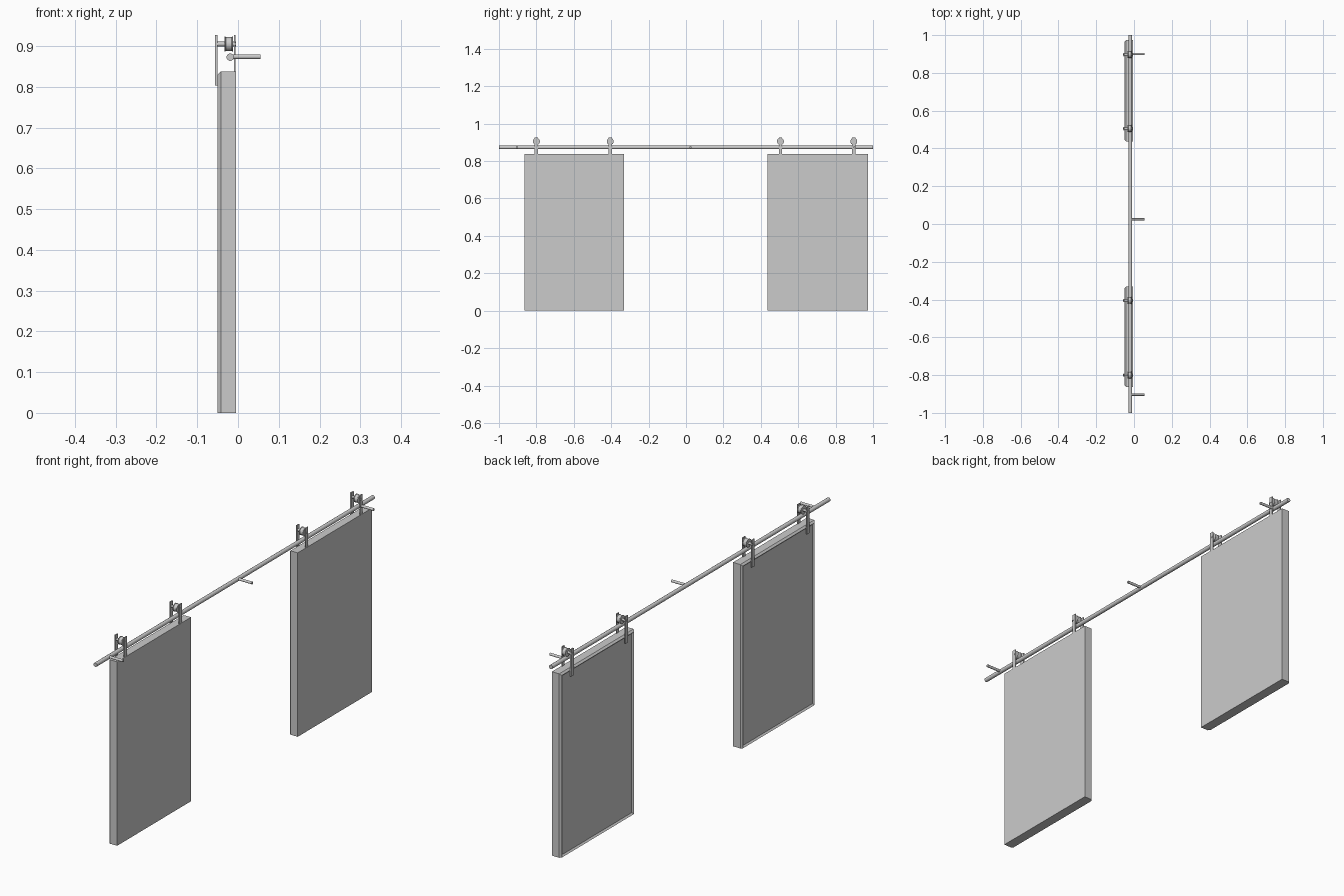
import bpy, bmesh, math
from mathutils import Matrix, Vector

if "Cube" in bpy.data.objects:
    bpy.data.objects.remove(bpy.data.objects["Cube"])


def finish(bm, name, smooth=False):
    bmesh.ops.recalc_face_normals(bm, faces=bm.faces)
    mesh = bpy.data.meshes.new(name)
    bm.to_mesh(mesh)
    bm.free()
    ob = bpy.data.objects.new(name, mesh)
    bpy.context.collection.objects.link(ob)
    if smooth:
        bpy.ops.object.select_all(action='DESELECT')
        ob.select_set(True)
        bpy.context.view_layer.objects.active = ob
        bpy.ops.object.shade_smooth_by_angle(angle=math.radians(40))
    return ob


def add_box(bm, lo, hi):
    lo, hi = Vector(lo), Vector(hi)
    m = Matrix.Translation((lo + hi) / 2) @ Matrix.Diagonal((*(hi - lo), 1))
    bmesh.ops.create_cube(bm, size=1, matrix=m)


def lathe(name, profile, centre, axis, sides):
    """Revolve (distance along axis, radius) pairs about the x or y axis."""
    bm = bmesh.new()
    rings = []
    for d, r in profile:
        ring = []
        for i in range(sides):
            a = 2 * math.pi * (i + 0.5) / sides
            u, v = r * math.cos(a), r * math.sin(a)
            p = (d, u, v) if axis == 'x' else (u, d, v)
            ring.append(bm.verts.new(Vector(centre) + Vector(p)))
        rings.append(ring)
    for a, b in zip(rings, rings[1:]):
        for i in range(sides):
            j = (i + 1) % sides
            bm.faces.new((a[i], a[j], b[j], b[i]))
    bm.faces.new(rings[0])
    bm.faces.new(rings[-1])
    return finish(bm, name, True)


# Door panel: chamfered top and sides, shallow recessed panel on the -x face
def door(name, y0, y1):
    bm = bmesh.new()
    add_box(bm, (-0.05, y0, 0), (-0.005, y1, 0.838))
    edges = [e for e in bm.edges
             if all(v.co.x < -0.04 for v in e.verts)
             and any(v.co.z > 0.5 for v in e.verts)]
    bmesh.ops.bevel(bm, geom=edges, offset=0.008, segments=1, affect='EDGES')
    bmesh.ops.recalc_face_normals(bm, faces=bm.faces)
    back = min(bm.faces, key=lambda f: f.calc_center_median().x)
    bmesh.ops.inset_region(bm, faces=[back], thickness=0.01)
    for v in back.verts:
        v.co.x += 0.007
    finish(bm, name)


# Roller hanger: two straps, grooved wheel, axle
def hanger(y):
    for name, x0, x1, z0 in (("hanger_strap_back", -0.056, -0.0505, 0.803),
                             ("hanger_strap_front", -0.010, -0.006, 0.836)):
        bm = bmesh.new()
        add_box(bm, (x0, y - 0.009, z0), (x1, y + 0.009, 0.927))
        finish(bm, name)
    c = (-0.023, y, 0.905)
    lathe("roller_wheel", [(-0.0105, 0.019), (-0.0085, 0.019), (-0.007, 0.0175),
                           (0.007, 0.0175), (0.0085, 0.019), (0.0105, 0.019)],
          c, 'x', 12)
    lathe("roller_axle", [(-0.034, 0.006), (0.018, 0.006)], c, 'x', 10)


door("left_door", -0.863, -0.331)
door("right_door", 0.437, 0.973)
for y in (-0.8, -0.405, 0.505, 0.897):
    hanger(y)

# Rail and wall brackets
lathe("rail", [(-1, 0.0093), (1, 0.0093)], (-0.019, 0, 0.873), 'y', 12)
for y in (-0.904, 0.025, 0.9):
    lathe("rail_bracket", [(-0.019, 0.006), (0.055, 0.006)], (0, y, 0.874), 'x', 12)
